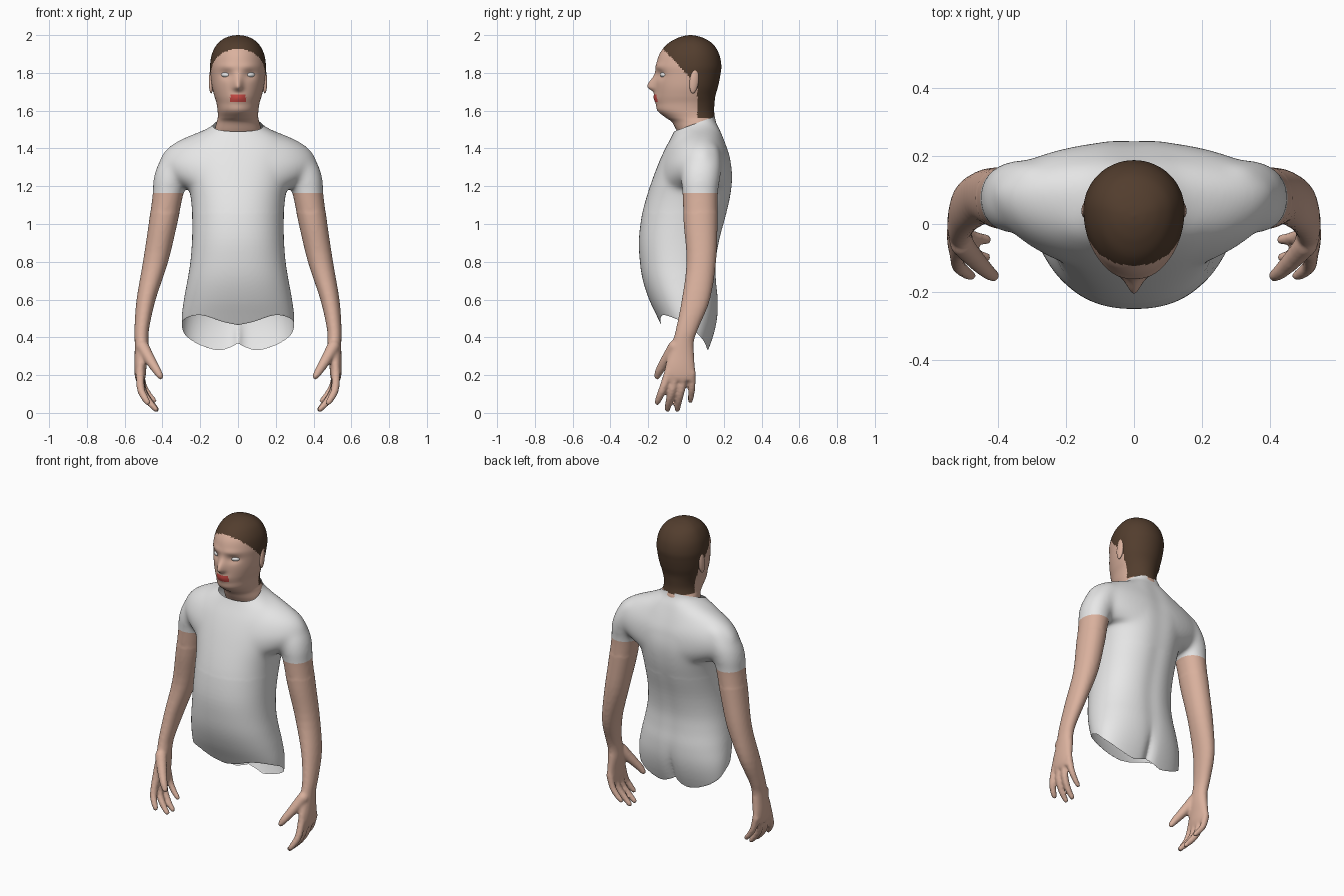
import bpy, bmesh, math
from mathutils import Matrix

if "Cube" in bpy.data.objects:
    bpy.data.objects.remove(bpy.data.objects["Cube"])


def material(name, rgb):
    m = bpy.data.materials.new(name)
    m.diffuse_color = (*rgb, 1)
    m.use_nodes = True
    m.node_tree.nodes["Principled BSDF"].inputs["Base Color"].default_value = m.diffuse_color
    return m


SKIN = material("skin", (0.70, 0.44, 0.34))
SHIRT = material("white_cloth", (0.8, 0.8, 0.8))
HAIR = material("brown_hair", (0.085, 0.047, 0.027))
LIPS = material("red_lips", (0.60, 0.07, 0.06))
EYE = material("eye_white", (0.85, 0.85, 0.85))


def spline(rows, n):
    """Smooth interpolation through rows, n steps per span."""
    out = []
    for i in range(len(rows) - 1):
        a, b = rows[max(i - 1, 0)], rows[i]
        c, d = rows[i + 1], rows[min(i + 2, len(rows) - 1)]
        for k in range(n):
            t = k / n
            out.append([0.5 * (2 * q + (r - p) * t + (2 * p - 5 * q + 4 * r - s) * t * t
                               + (3 * q - p - 3 * r + s) * t ** 3)
                        for p, q, r, s in zip(a, b, c, d)])
    out.append(list(rows[-1]))
    return out


def loft(bm, rows, seg, power=2.0, mid=0.5):
    """Closed loft of horizontal rings: z, x0, x1, y front, y back."""
    rings = []
    for z, x0, x1, y0, y1 in rows:
        cx, w, cy = (x0 + x1) / 2, (x1 - x0) / 2, y0 + (y1 - y0) * mid
        ring = []
        for k in range(seg):
            a = 2 * math.pi * k / seg
            s, c = math.sin(a), math.cos(a)
            px = math.copysign(abs(s) ** (2 / power), s)
            py = math.copysign(abs(c) ** (2 / power), c)
            y = cy + py * ((y1 - cy) if py > 0 else (cy - y0))
            ring.append(bm.verts.new((cx + w * px, y, z)))
        rings.append(ring)
    for r, q in zip(rings, rings[1:]):
        for k in range(seg):
            j = (k + 1) % seg
            bm.faces.new((r[k], r[j], q[j], q[k]))
    bm.faces.new(rings[0])
    bm.faces.new(rings[-1])
    return [v for r in rings for v in r]


def finish(bm, name, mats):
    bmesh.ops.recalc_face_normals(bm, faces=bm.faces[:])
    me = bpy.data.meshes.new(name)
    bm.to_mesh(me)
    bm.free()
    for m in mats:
        me.materials.append(m)
    me.shade_smooth()
    ob = bpy.data.objects.new(name, me)
    bpy.context.collection.objects.link(ob)
    return ob


def bump(d, s):
    return math.exp(-(d / s) ** 2)


# ---- Body volume: torso and shoulder yoke (z, half width, front, back)
TORSO = [(.28, .27, -.05, .10), (.40, .292, -.10, .145), (.50, .298, -.148, .168),
         (.60, .286, -.195, .172), (.70, .268, -.228, .163), (.80, .252, -.244, .162),
         (.92, .243, -.249, .182), (1.05, .243, -.233, .217), (1.15, .252, -.207, .240),
         (1.25, .275, -.173, .250), (1.33, .29, -.142, .240), (1.40, .29, -.110, .222),
         (1.46, .24, -.078, .20), (1.51, .155, -.056, .18), (1.55, .109, -.056, .160),
         (1.62, .104, -.07, .155)]
YOKE = [(1.19, .30, -.17, .237), (1.25, .385, -.157, .245), (1.31, .418, -.143, .243),
        (1.36, .405, -.126, .235), (1.40, .375, -.108, .222), (1.435, .325, -.09, .208),
        (1.465, .262, -.074, .197), (1.50, .175, -.058, .183), (1.53, .118, -.052, .168)]
bm = bmesh.new()
parts = loft(bm, spline([(z, -w, w, f, b) for z, w, f, b in TORSO], 4), 90, 2.25)
parts += loft(bm, spline([(z, -w, w, f, b) for z, w, f, b in YOKE], 4), 90, 1.9, .6)
for v in parts:
    if v.co.y > .06:   # spine and seat groove
        v.co.y -= .007 * bump(v.co.x, .05) + .022 * bump(v.co.x, .022) * bump(v.co.z - .38, .12)

# ---- Arms (z, inner x, outer x, front, back) and fingers (x, y, z, radius)
ARM = [(1.44, .22, .30, .05, .14), (1.40, .19, .365, .01, .175), (1.31, .22, .426, -.022, .188),
       (1.23, .265, .449, -.026, .180), (1.165, .287, .452, -.02, .17), (1.0, .322, .473, -.012, .167),
       (.80, .37, .503, .003, .159), (.60, .436, .537, -.022, .127), (.45, .470, .548, -.052, .066),
       (.38, .474, .547, -.07, .042), (.32, .475, .547, -.088, .042), (.25, .484, .549, -.11, .047),
       (.20, .488, .547, -.115, .052), (.17, .494, .540, -.105, .046)]
FINGERS = [
    [(.518, -.09, .22, .025), (.515, -.122, .13, .022), (.497, -.14, .085, .020), (.478, -.152, .055, .016)],
    [(.520, -.05, .21, .025), (.507, -.073, .12, .022), (.472, -.09, .06, .020), (.435, -.098, .019, .016)],
    [(.520, -.01, .21, .025), (.503, -.026, .12, .022), (.468, -.04, .06, .020), (.432, -.046, .019, .016)],
    [(.518, .03, .21, .023), (.500, .031, .14, .020), (.472, .027, .095, .018), (.445, .023, .065, .015)]]
THUMB = [(.505, -.06, .35, .036), (.465, -.105, .28, .030), (.427, -.142, .22, .023), (.41, -.152, .192, .017)]
for s in (1, -1):
    loft(bm, spline([(z, s * a, s * b, f, k) for z, a, b, f, k in ARM], 4), 40, 2.1)
    for finger in FINGERS + [THUMB]:
        for x, y, z, r in spline(finger, 7):
            bmesh.ops.create_icosphere(bm, subdivisions=2, radius=r,
                                       matrix=Matrix.Translation((s * x, y, z)))

# Fuse everything into one skin and soften it
raw = finish(bm, "body_volume", [])
rm = raw.modifiers.new("fuse", 'REMESH')
rm.mode = 'VOXEL'
rm.voxel_size = 0.008
fused = bpy.data.meshes.new_from_object(raw.evaluated_get(bpy.context.evaluated_depsgraph_get()))
bpy.data.objects.remove(raw)
body = bmesh.new()
body.from_mesh(fused)
for i in range(30):
    vs = [v for v in body.verts if i < 3 or v.co.z > 1.06]
    bmesh.ops.smooth_vert(body, verts=vs, factor=0.5, use_axis_x=True, use_axis_y=True, use_axis_z=True)

# Cut the neckline and the sleeve ends
bmesh.ops.bisect_plane(body, geom=body.verts[:] + body.edges[:] + body.faces[:],
                       plane_co=(0, -.05, 1.495), plane_no=(0, -.37, 1), clear_outer=True)
CUFF = 1.165
near = [f for f in body.faces if abs(f.calc_center_median().x) > .27
        and abs(f.calc_center_median().z - CUFF) < .05]
geom = set(near) | {e for f in near for e in f.edges} | {v for f in near for v in f.verts}
bmesh.ops.bisect_plane(body, geom=list(geom), plane_co=(0, 0, CUFF), plane_no=(0, 0, 1))


def on_arm(f):
    c = f.calc_center_median()
    return c.z < CUFF and abs(c.x) > min(.36, .272 + .15 * (CUFF - c.z))


# Wavy hem height by direction round the body (0 = front, pi = back)
HEM = spline([(0, .465), (.5, .483), (1.0, .518), (1.5, .475), (1.75, .41), (2.0, .355),
              (2.3, .332), (2.7, .345), (3.15, .37)], 8)


def hem(co):
    a = math.atan2(abs(co.x), .02 - co.y)
    for (a0, z0), (a1, z1) in zip(HEM, HEM[1:]):
        if a <= a1:
            return z0 + (z1 - z0) * (a - a0) / (a1 - a0)
    return HEM[-1][1]


def part(name, mat, drop):
    b = body.copy()
    bmesh.ops.delete(b, geom=[f for f in b.faces if drop(f)], context='FACES')
    if name == "shirt":
        for v in b.verts:
            if v.co.z < .6 and v.is_boundary:
                v.co.z = hem(v.co)
    return finish(b, name, [mat])


part("shirt", SHIRT, lambda f: on_arm(f) or (f.calc_center_median().z < .6
     and all(v.co.z < hem(v.co) for v in f.verts)))
part("right_arm", SKIN, lambda f: not on_arm(f) or f.calc_center_median().x < 0)
part("left_arm", SKIN, lambda f: not on_arm(f) or f.calc_center_median().x > 0)
body.free()

# ---- Head and neck (z, half width, front, back)
HEAD = [(1.46, .122, -.03, .145), (1.50, .122, -.052, .155), (1.54, .113, -.075, .158),
        (1.565, .107, -.110, .153), (1.60, .108, -.151, .149), (1.64, .114, -.158, .151),
        (1.68, .126, -.162, .156), (1.73, .138, -.163, .170), (1.79, .145, -.160, .182),
        (1.84, .148, -.158, .187), (1.90, .138, -.14, .175), (1.95, .112, -.102, .145),
        (1.98, .077, -.055, .103), (1.995, .040, -.012, .06), (2.0, .004, .02, .028)]
bm = bmesh.new()
for v in loft(bm, spline([(z, -w, w, f, b) for z, w, f, b in HEAD], 8), 120, 2.0, .58):
    x, y, z = v.co
    if y < 0 and z > 1.54:
        nose = bump(z - 1.727, .022 if z < 1.727 else .05) * bump(x, .024)
        socket = bump(abs(x) - .062, .032) * bump(z - 1.79, .024)
        mouth = bump(x, .045) * bump(z - 1.668, .028)
        brow = bump(abs(x) - .055, .05) * bump(z - 1.835, .018)
        v.co.y += -.042 * nose + .014 * socket - .010 * mouth - .005 * brow
# hair and lips by position
for f in bm.faces:
    x, y, z = f.calc_center_median()
    if z > 1.797 - 1.06 * y if y < .06 else z > 1.56:
        f.material_index = 1
    elif y < -.08 and abs(x) < .041 and 1.645 < z < 1.685:
        f.material_index = 2
finish(bm, "head", [SKIN, HAIR, LIPS])


# ---- Eyes and ears
def ellipsoid(name, mat, loc, size, tilt=0, turn=0):
    b = bmesh.new()
    m = (Matrix.Translation(loc) @ Matrix.Rotation(turn, 4, 'Z') @ Matrix.Rotation(tilt, 4, 'X')
         @ Matrix.Diagonal((*size, 1)))
    bmesh.ops.create_uvsphere(b, u_segments=24, v_segments=16, radius=1, matrix=m)
    finish(b, name, [mat])


for s, side in ((1, "right"), (-1, "left")):
    ellipsoid(side + "_eye", EYE, (s * .062, -.117, 1.79), (.028, .019, .015), 0, s * .35)
    ellipsoid(side + "_ear", SKIN, (s * .141, .043, 1.757), (.013, .024, .066), -.12, s * .15)
